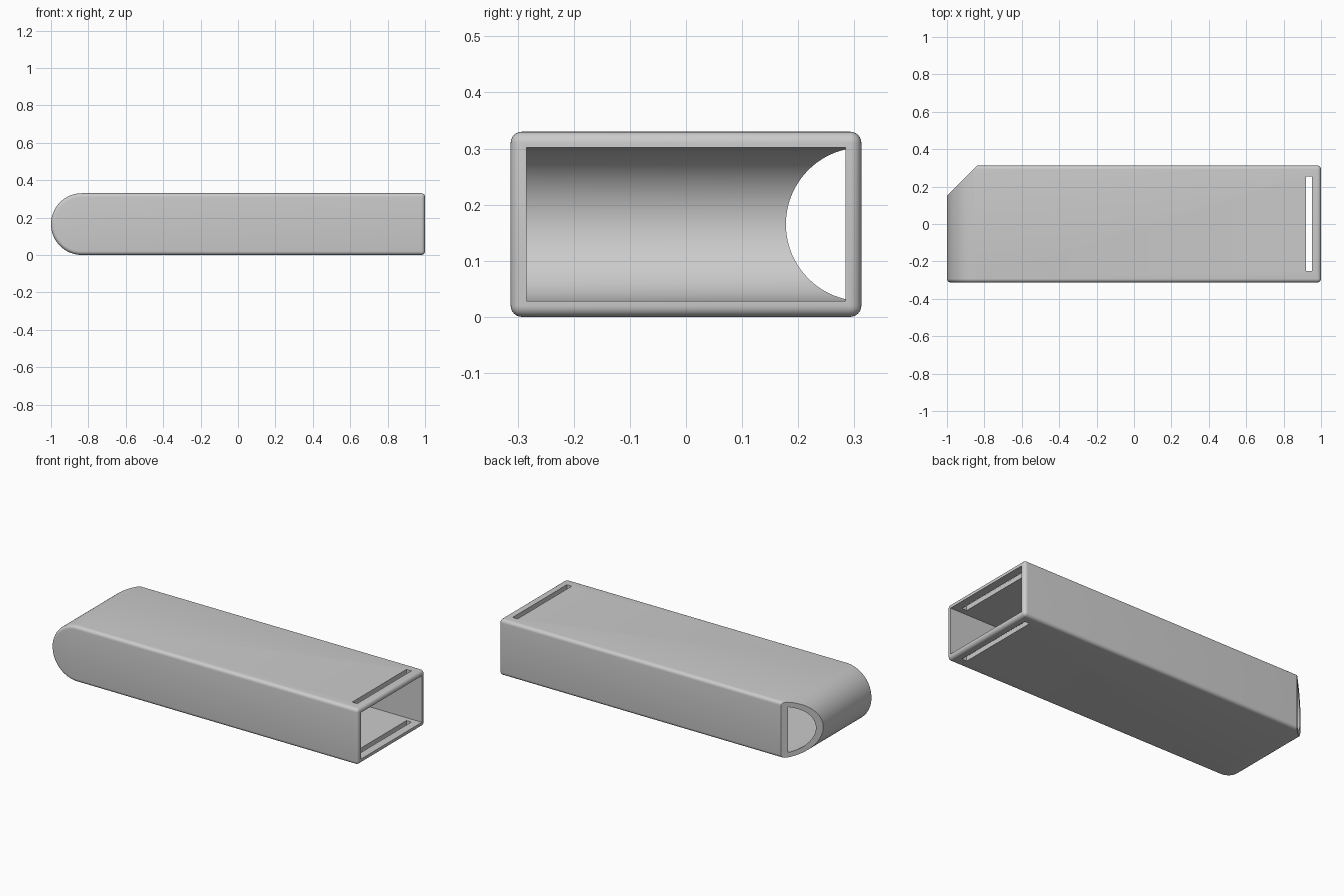
import bpy, bmesh, math
from mathutils import Vector

if "Cube" in bpy.data.objects:
    bpy.data.objects.remove(bpy.data.objects["Cube"])

HALF_Y, HEIGHT, WALL, ROUND = 0.3125, 0.33, 0.028, 0.02
R = HEIGHT / 2

grey = bpy.data.materials.new("light grey")
grey.diffuse_color = (0.6, 0.6, 0.6, 1)
grey.use_nodes = True
grey.node_tree.nodes["Principled BSDF"].inputs["Base Color"].default_value = grey.diffuse_color


def prism(name, outline, offset):
    """Extrude a planar outline along an offset vector."""
    bm = bmesh.new()
    face = bm.faces.new([bm.verts.new(p) for p in outline])
    new = bmesh.ops.extrude_face_region(bm, geom=[face])["geom"]
    verts = [v for v in new if isinstance(v, bmesh.types.BMVert)]
    bmesh.ops.translate(bm, verts=verts, vec=Vector(offset))
    bmesh.ops.recalc_face_normals(bm, faces=bm.faces)
    mesh = bpy.data.meshes.new(name)
    bm.to_mesh(mesh)
    bm.free()
    mesh.materials.append(grey)
    obj = bpy.data.objects.new(name, mesh)
    bpy.context.collection.objects.link(obj)
    return obj


def bullet(name, radius, half_y, x_end):
    """Block with a half-round left end."""
    pts = [(x_end, -half_y, R - radius), (x_end, -half_y, R + radius)]
    for i in range(41):
        a = math.pi / 2 + math.pi * i / 40
        pts.append((R - 1 + radius * math.cos(a), -half_y, R + radius * math.sin(a)))
    return prism(name, pts, (0, 2 * half_y, 0))


# Outer sleeve with rounded rims
body = bullet("sleeve", R, HALF_Y, 1.0)
bevel = body.modifiers.new("rounded rims", "BEVEL")
bevel.width, bevel.segments = ROUND, 6
bevel.limit_method, bevel.angle_limit = "ANGLE", math.radians(40)

# Cutters: hollow inside, slanted corner, strap slots through top and bottom
cavity = bullet("cavity_cutter", R - WALL, HALF_Y - WALL, 1.2)
corner = prism("corner_cutter",
               [(-1.1, 0.05, -0.1), (-0.7375, 0.4125, -0.1), (-1.1, 0.4125, -0.1)],
               (0, 0, 0.6))
slot = prism("slot_cutter",
             [(0.92, -0.25, -0.1), (0.952, -0.25, -0.1),
              (0.952, 0.255, -0.1), (0.92, 0.255, -0.1)],
             (0, 0, 0.6))
for cutter in (cavity, corner, slot):
    cut = body.modifiers.new(cutter.name, "BOOLEAN")
    cut.operation, cut.solver, cut.object = "DIFFERENCE", "EXACT", cutter

# Apply the cuts, then remove the cutters
bpy.context.view_layer.objects.active = body
body.select_set(True)
for name in [m.name for m in body.modifiers]:
    bpy.ops.object.modifier_apply(modifier=name)
for cutter in (cavity, corner, slot):
    bpy.data.objects.remove(cutter)
bpy.ops.object.shade_smooth_by_angle(angle=math.radians(30))
